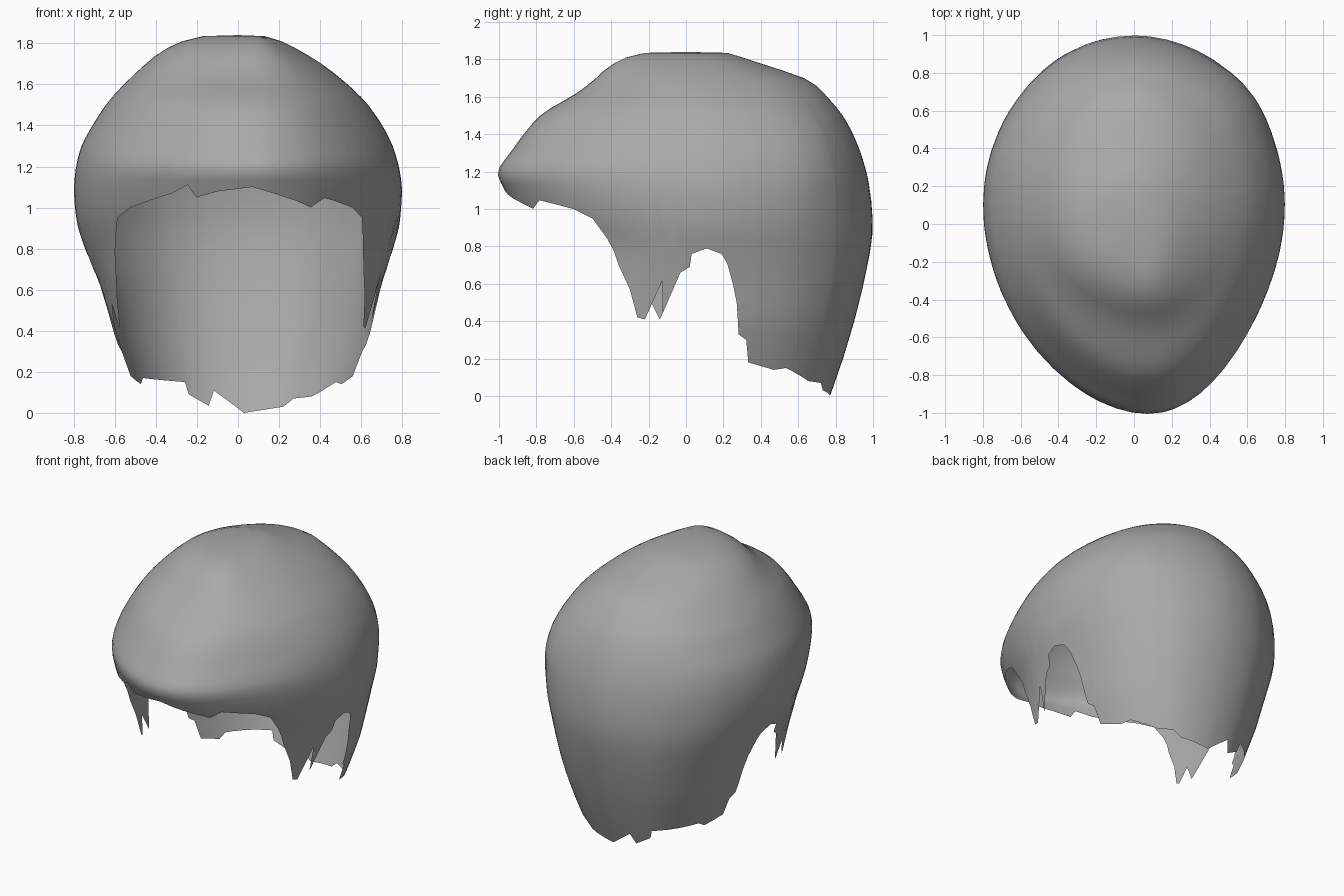
import bpy, bmesh, math

if "Cube" in bpy.data.objects:
    bpy.data.objects.remove(bpy.data.objects["Cube"])

TOP = 1.835
# Horizontal outline by height: z, front y, back y, left x, right x
LEVELS = [
    (0.00, -0.98, 0.77, -0.49, 0.51), (0.20, -0.98, 0.84, -0.55, 0.59),
    (0.40, -0.93, 0.90, -0.62, 0.66), (0.60, -0.85, 0.95, -0.67, 0.70),
    (0.80, -0.80, 0.99, -0.745, 0.755), (0.90, -0.85, 1.00, -0.78, 0.785),
    (1.00, -0.92, 0.995, -0.795, 0.795), (1.10, -0.97, 0.985, -0.80, 0.80),
    (1.20, -1.02, 0.965, -0.79, 0.785), (1.30, -0.94, 0.935, -0.765, 0.755),
    (1.40, -0.87, 0.895, -0.71, 0.705), (1.50, -0.785, 0.84, -0.645, 0.635),
    (1.55, -0.71, 0.80, -0.605, 0.59), (1.60, -0.61, 0.755, -0.555, 0.535),
    (1.65, -0.54, 0.71, -0.505, 0.475), (1.70, -0.48, 0.65, -0.45, 0.41),
    (1.76, -0.42, 0.45, -0.38, 0.31), (1.80, -0.37, 0.34, -0.32, 0.25),
    (TOP, -0.22, 0.22, -0.17, 0.13)]
CY = 0.1


def raw(z):
    z = min(max(z, 0.0), TOP)
    for a, b in zip(LEVELS, LEVELS[1:]):
        if z <= b[0]:
            t = (z - a[0]) / (b[0] - a[0])
            return [p + (q - p) * t for p, q in zip(a[1:], b[1:])]
    return list(LEVELS[-1][1:])


def outline(z):
    """Outline with softened corners between levels."""
    w = max(0.0, min(0.05, TOP - z, z))
    s = [raw(z + w * k) for k in (-0.7, 0, 0, 0.7)]
    return [sum(c) / 4 for c in zip(*s)]


def shell_point(a, z):
    """a = 0 at the front, pi at the back, positive to the right."""
    yf, yb, xl, xr = outline(z)
    cy = CY if z < 1.5 else CY * max(0.0, (TOP - z) / (TOP - 1.5))
    s, c = math.sin(a), math.cos(a)
    x = s * (xr if s > 0 else -xl)
    y = cy - c * ((cy - yf) if c > 0 else (yb - cy))
    k = 1.0
    if c > 0:                                       # narrower, leaning brow
        x *= 1 - 0.13 * c * c * min(1, max(0, (1.75 - z) / 0.4))
        x += 0.07 * min(1, max(0, (z - 0.75) / 0.25)) * c ** 4
    else:                                           # squarer neck
        k += 0.035 * math.sin(2 * a) ** 2 * min(1, max(0, (1.0 - z) / 0.4))
    # swelling at the right rear
    k += 0.04 * math.exp(-((a - 2.3) / 0.3) ** 2 - ((z - 1.3) / 0.35) ** 2)
    return (x * k, cy + (y - cy) * k, z)


def side_angle(y, z):
    yf, yb = outline(z)[:2]
    s = (y - CY) / ((CY - yf) if y < CY else (yb - CY))
    return math.acos(max(-1, min(1, -s)))


# Ragged hem: brow, then temple / sideburn / ear notch / neck on both sides, then nape
brow = [(-0.40, 1.07), (-0.33, 1.11), (-0.29, 1.05), (-0.18, 1.08), (0.0, 1.10),
        (0.12, 1.07), (0.27, 1.03), (0.35, 1.0), (0.43, 1.05)]
side = [(-0.60, 1.00), (-0.50, 0.95), (-0.42, 0.84), (-0.36, 0.70), (-0.30, 0.57),
        (-0.26, 0.42), (-0.22, 0.41), (-0.20, 0.53), (-0.14, 0.41), (-0.125, 0.62),
        (-0.03, 0.66), (0.02, 0.69), (0.03, 0.76), (0.11, 0.79), (0.19, 0.76),
        (0.22, 0.71), (0.25, 0.60), (0.27, 0.50), (0.28, 0.33), (0.32, 0.30),
        (0.33, 0.18), (0.46, 0.14)]
nape = [(-0.44, 0.17), (-0.25, 0.15), (-0.24, 0.09), (-0.12, 0.11), (-0.15, 0.035),
        (0.03, 0.0), (0.22, 0.03), (0.26, 0.07), (0.34, 0.08), (0.43, 0.15)]

hem = [(math.asin(x / 0.8), z) for x, z in brow]
for y, z in side:
    a = side_angle(y, z)
    hem += [(a, z), (-a, z)]
for x, z in nape:
    a = math.pi - math.asin(abs(x) / 0.53)
    hem.append((a if x >= 0 else -a, z))
hem.sort()
hem = [(hem[-1][0] - 2 * math.pi, hem[-1][1])] + hem + [(hem[0][0] + 2 * math.pi, hem[0][1])]


def hem_height(a):
    for p, q in zip(hem, hem[1:]):
        if p[0] <= a <= q[0]:
            return p[1] + (q[1] - p[1]) * (a - p[0]) / max(q[0] - p[0], 1e-6)
    return 0.1


# Columns follow the hem points, with even columns filling the gaps
angles = sorted([h[0] for h in hem[1:-1]] + [-math.pi + i * math.pi / 28 for i in range(56)])
columns = []
for a in angles:
    if not columns or a - columns[-1] > 0.008:
        columns.append(a)

bm = bmesh.new()
upper = [1.14 + 0.04 * i for i in range(17)] + [1.81, TOP]
grid = []
for a in columns:
    h = hem_height(a)
    lower = [h + (1.14 - h) * i / 12 for i in range(12)]
    grid.append([bm.verts.new(shell_point(a, z)) for z in lower + upper])
n = len(grid)
for i in range(n):
    p, q = grid[i], grid[(i + 1) % n]
    for j in range(len(p) - 1):
        bm.faces.new((p[j], q[j], q[j + 1], p[j + 1]))
# Nearly flat crown
crown = bm.verts.new((0, 0, 1.84))
for i in range(n):
    bm.faces.new((grid[i][-1], grid[(i + 1) % n][-1], crown))

mesh = bpy.data.meshes.new("hair_shell")
bm.to_mesh(mesh)
bm.free()
hair = bpy.data.objects.new("hair_shell", mesh)
bpy.context.collection.objects.link(hair)

grey = bpy.data.materials.new("plain grey")
grey.diffuse_color = (0.4, 0.4, 0.4, 1)
grey.use_nodes = True
grey.node_tree.nodes["Principled BSDF"].inputs["Base Color"].default_value = grey.diffuse_color
mesh.materials.append(grey)

bpy.context.view_layer.objects.active = hair
hair.select_set(True)
bpy.ops.object.shade_smooth_by_angle(angle=math.radians(50))
